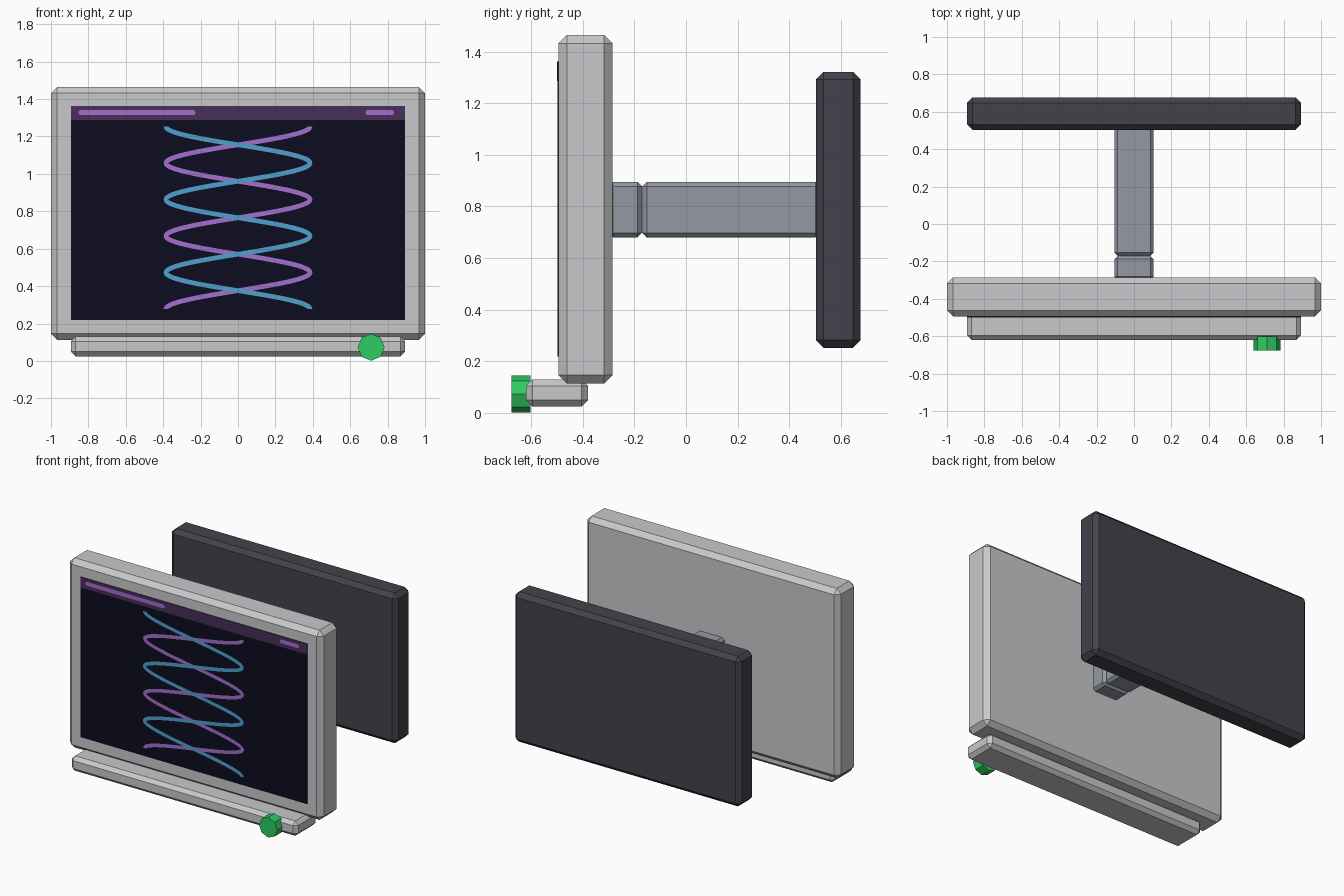
import bpy, bmesh, math
from mathutils import Vector

if "Cube" in bpy.data.objects:
    bpy.data.objects.remove(bpy.data.objects["Cube"])


def material(name, srgb):
    lin = [((c / 255 + 0.055) / 1.055) ** 2.4 if c > 10 else c / 255 / 12.92 for c in srgb]
    m = bpy.data.materials.new(name)
    m.diffuse_color = (*lin, 1)
    m.use_nodes = True
    m.node_tree.nodes["Principled BSDF"].inputs["Base Color"].default_value = m.diffuse_color
    return m


SILVER = material("silver", (200, 201, 203))
STEEL = material("steel", (148, 152, 163))
CHARCOAL = material("charcoal", (66, 66, 76))
GREEN = material("green", (46, 204, 98))
NAVY = material("screen_navy", (12, 12, 32))
PLUM = material("plum", (72, 45, 88))
PURPLE = material("purple", (163, 110, 204))
BLUE = material("blue", (80, 160, 205))


def finish(bm, name, mat):
    me = bpy.data.meshes.new(name)
    bm.to_mesh(me)
    bm.free()
    me.materials.append(mat)
    ob = bpy.data.objects.new(name, me)
    bpy.context.collection.objects.link(ob)
    return ob


def box(name, x, y, z, mat, bevel=0.0):
    """Box from (min, max) ranges with chamfered edges."""
    bm = bmesh.new()
    bmesh.ops.create_cube(bm, size=1)
    for v in bm.verts:
        v.co = Vector([(r[0] + r[1]) / 2 + c * (r[1] - r[0]) for r, c in zip((x, y, z), v.co)])
    ob = finish(bm, name, mat)
    if bevel:
        mod = ob.modifiers.new("chamfer", 'BEVEL')
        mod.width = bevel
        mod.segments = 1
    return ob


def pill(name, x0, x1, z, r, y, mat):
    """Flat bar with round ends, facing -y."""
    bm = bmesh.new()
    pts = []
    for cx, start in ((x1 - r, -90), (x0 + r, 90)):
        for i in range(9):
            a = math.radians(start + i * 22.5)
            pts.append(bm.verts.new((cx + r * math.cos(a), y, z + r * math.sin(a))))
    bm.faces.new(pts)
    return finish(bm, name, mat)


def wave(name, sign, y, mat, half=0.0125, amp=0.385, z0=0.278, z1=1.253, n=200):
    """Flat ribbon along a cosine with five half periods."""
    k = 5 * math.pi / (z1 - z0)
    bm = bmesh.new()
    prev = None
    for i in range(n + 1):
        z = z0 + (z1 - z0) * i / n
        x = sign * amp * math.cos(k * (z - z0))
        dx = -sign * amp * k * math.sin(k * (z - z0))
        l = math.hypot(dx, 1)
        nx, nz = half / l, -half * dx / l
        pair = [bm.verts.new((x - nx, y, z - nz)), bm.verts.new((x + nx, y, z + nz))]
        if prev:
            f = bm.faces.new((prev[0], prev[1], pair[1], pair[0]))
            f.normal_update()
            if f.normal.y > 0:
                f.normal_flip()
        prev = pair
    return finish(bm, name, mat)


# Display housing and ledge below it
box("display_housing", (-1, 1), (-0.495, -0.285), (0.113, 1.465), SILVER, 0.033)
box("front_ledge", (-0.893, 0.893), (-0.62, -0.38), (0.024, 0.13), SILVER, 0.025)

# Wall arm and back panel
box("arm_joint", (-0.105, 0.105), (-0.30, -0.17), (0.68, 0.895), STEEL, 0.018)
box("arm", (-0.105, 0.105), (-0.17, 0.52), (0.68, 0.895), STEEL, 0.018)
box("back_panel", (-0.893, 0.893), (0.503, 0.677), (0.252, 1.322), CHARCOAL, 0.03)

# Eight-sided knob on the ledge
bm = bmesh.new()
bmesh.ops.create_cone(bm, cap_ends=True, segments=8, radius1=0.072, radius2=0.072, depth=0.075)
for v in bm.verts:
    x, y, z = v.co
    v.co = (0.712 + x, -0.6395 - z, 0.073 + y)
bmesh.ops.recalc_face_normals(bm, faces=bm.faces)
finish(bm, "knob", GREEN)

# Screen, title strip and bars
box("screen", (-0.893, 0.893), (-0.498, -0.49), (0.219, 1.362), NAVY)
box("title_strip", (-0.893, 0.893), (-0.5, -0.495), (1.287, 1.362), PLUM)
pill("title_bar_long", -0.853, -0.227, 1.328, 0.014, -0.503, PURPLE)
pill("title_bar_short", 0.682, 0.834, 1.328, 0.014, -0.503, PURPLE)

# Twin waves
wave("purple_wave", -1, -0.501, PURPLE)
wave("blue_wave", 1, -0.503, BLUE)
